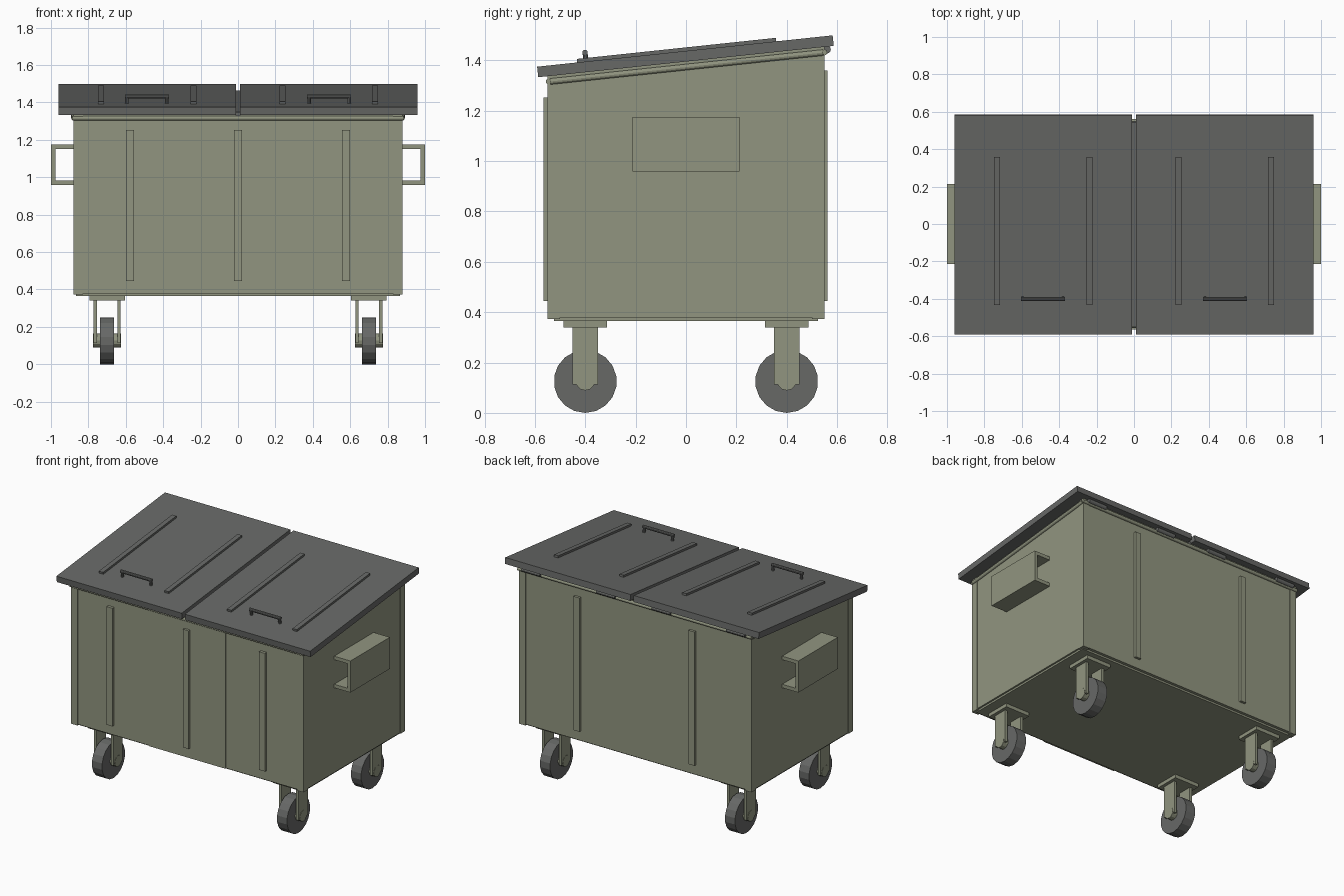
import bpy, bmesh, math
from mathutils import Matrix, Vector

cube = bpy.data.objects.get("Cube")
if cube:
    bpy.data.objects.remove(cube, do_unlink=True)


def material(name, rgb):
    mat = bpy.data.materials.new(name)
    mat.use_nodes = True
    mat.diffuse_color = (*rgb, 1)
    mat.node_tree.nodes["Principled BSDF"].inputs["Base Color"].default_value = (*rgb, 1)
    return mat


GREEN = material("olive paint", (0.285, 0.302, 0.216))
GREY = material("dark grey plastic", (0.135, 0.139, 0.134))

# Sloped frame of the lid underside
ANGLE = math.atan(0.106)
LID = Matrix.Translation((0, 0, 1.395)) @ Matrix.Rotation(ANGLE, 4, "X")
FLAT = Matrix.Identity(4)


def finish(name, bm, mat, frame=FLAT):
    bm.transform(frame)
    bmesh.ops.recalc_face_normals(bm, faces=bm.faces)
    mesh = bpy.data.meshes.new(name)
    bm.to_mesh(mesh)
    bm.free()
    mesh.materials.append(mat)
    obj = bpy.data.objects.new(name, mesh)
    bpy.context.collection.objects.link(obj)
    return obj


def box(name, x, y, z, mat, frame=FLAT):
    """Box between pairs of limits on each axis."""
    bm = bmesh.new()
    bmesh.ops.create_cube(bm, size=1)
    for v in bm.verts:
        v.co = [(lo + hi) / 2 + c * (hi - lo) for c, (lo, hi) in zip(v.co, (x, y, z))]
    return finish(name, bm, mat, frame)


def prism(name, profile, x0, x1, mat):
    """Extrude a (y, z) profile along x."""
    bm = bmesh.new()
    face = bm.faces.new([bm.verts.new((x0, y, z)) for y, z in profile])
    ext = bmesh.ops.extrude_face_region(bm, geom=[face])
    moved = [g for g in ext["geom"] if isinstance(g, bmesh.types.BMVert)]
    bmesh.ops.translate(bm, verts=moved, vec=(x1 - x0, 0, 0))
    return finish(name, bm, mat)


def rod(name, a, b, radius, sides, mat, frame=FLAT):
    """Cylinder from point a to point b."""
    a, b = Vector(a), Vector(b)
    bm = bmesh.new()
    bmesh.ops.create_cone(bm, cap_ends=True, segments=sides, radius1=radius,
                          radius2=radius, depth=(b - a).length)
    turn = (b - a).to_track_quat("Z", "Y").to_matrix().to_4x4()
    bm.transform(Matrix.Translation((a + b) / 2) @ turn)
    return finish(name, bm, mat, frame)


def roof(y):
    return 1.395 + 0.106 * y


# Bin body and floor
prism("bin_body", [(-0.545, 0.378), (0.545, 0.378), (0.545, roof(0.545)), (-0.545, roof(-0.545))],
      -0.877, 0.877, GREEN)
box("floor_plate", (-0.865, 0.865), (-0.525, 0.525), (0.365, 0.38), GREEN)
box("front_panel", (-0.29, 0.29), (-0.548, -0.54), (0.375, 1.315), GREEN)

# Corner posts
for sx in (-1, 1):
    for sy in (-1, 1):
        y0, y1 = sorted((sy * 0.5, sy * 0.55))
        x0, x1 = sorted((sx * 0.83, sx * 0.88))
        prism("corner_post", [(y0, 0.372), (y1, 0.372), (y1, roof(y1)), (y0, roof(y0))],
              x0, x1, GREEN)

# Rim tubes below the lid
for s in (-1, 1):
    rod("side_rim", (s * 0.88, -0.545, -0.022), (s * 0.88, 0.545, -0.022), 0.012, 12, GREEN, LID)
    rod("end_rim", (-0.885, s * 0.55, -0.022), (0.885, s * 0.55, -0.022), 0.012, 12, GREEN, LID)

# Wall ribs
for x in (-0.577, 0, 0.577):
    box("front_rib", (x - 0.022, x + 0.022), (-0.565, -0.54), (0.445, 1.253), GREEN)
for x in (-0.435, 0.435):
    box("back_rib", (x - 0.022, x + 0.022), (0.54, 0.562), (0.445, 1.36), GREEN)

# Lifting channels on the sides, open at both ends
for s in (-1, 1):
    inner, web, outer = s * 0.87, s * 0.976, s * 1.0
    span = (-0.213, 0.213)
    box("channel_web", sorted((web, outer)), span, (0.958, 1.174), GREEN)
    for z in (0.958, 1.15):
        box("channel_flange", sorted((inner, outer)), span, (z, z + 0.024), GREEN)

# Lid halves with ribs, handles and hinges
box("lid_divider", (-0.013, 0.013), (-0.55, 0.55), (-0.01, 0.012), GREY, LID)
for s in (-1, 1):
    box("lid", sorted((s * 0.012, s * 0.96)), (-0.59, 0.59), (0, 0.042), GREY, LID)
    for x in (0.237, 0.733):
        box("lid_rib", (s * x - 0.016, s * x + 0.016), (-0.43, 0.365), (0.04, 0.056), GREY, LID)
    for x in (0.38, 0.595):
        rod("handle_post", (s * x, -0.395, 0.04), (s * x, -0.395, 0.078), 0.01, 10, GREY, LID)
    rod("handle_bar", (s * 0.37, -0.395, 0.078), (s * 0.605, -0.395, 0.078), 0.011, 10, GREY, LID)
    for x in (0.21, 0.775):
        rod("hinge", (s * x - 0.07, 0.562, -0.012), (s * x + 0.07, 0.562, -0.012),
            0.015, 12, GREY, LID)

# Casters
for x in (-0.7, 0.7):
    for y in (-0.4, 0.4):
        box("caster_plate", (x - 0.095, x + 0.095), (y - 0.087, y + 0.087), (0.34, 0.368), GREEN)
        for s in (-1, 1):
            box("caster_fork", sorted((x + s * 0.055, x + s * 0.073)),
                (y - 0.05, y + 0.05), (0.113, 0.342), GREEN)
        rod("axle", (x - 0.075, y, 0.127), (x + 0.075, y, 0.127), 0.038, 12, GREEN)
        rod("wheel", (x - 0.038, y, 0.125), (x + 0.038, y, 0.125), 0.125, 18, GREY)
